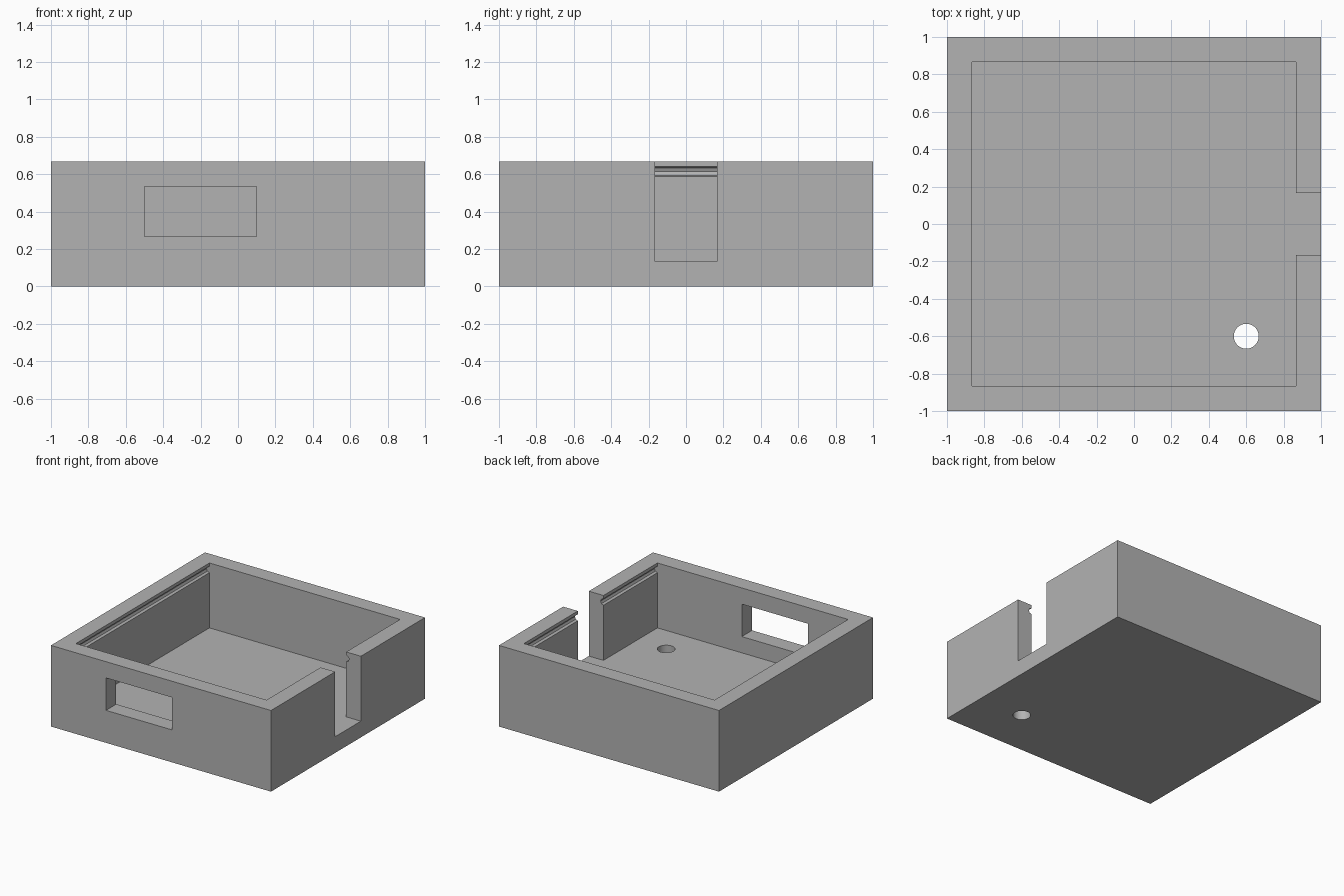
import bpy
import math

cube = bpy.data.objects.get("Cube")
if cube:
    bpy.data.objects.remove(cube, do_unlink=True)

HEIGHT = 2 / 3
WALL = 2 / 15
INNER = 1 - WALL

grey = bpy.data.materials.new("plain grey")
grey.use_nodes = True
colour = (0.45, 0.45, 0.45, 1)
grey.diffuse_color = colour
grey.node_tree.nodes["Principled BSDF"].inputs["Base Color"].default_value = colour


def box(name, low, high):
    """Axis-aligned box between two corners."""
    centre = [(a + b) / 2 for a, b in zip(low, high)]
    bpy.ops.mesh.primitive_cube_add(size=1, location=centre)
    ob = bpy.context.object
    ob.name = name
    ob.scale = [b - a for a, b in zip(low, high)]
    bpy.ops.object.transform_apply(location=False, rotation=False, scale=True)
    return ob


def rod(name, sides, radius, length, location, rotation=(0, 0, 0)):
    bpy.ops.mesh.primitive_cylinder_add(vertices=sides, radius=radius, depth=length,
                                        location=location, rotation=rotation)
    ob = bpy.context.object
    ob.name = name
    return ob


def carve(target, cutter):
    """Cut one shape out of the target, then discard the cutter."""
    cutter.hide_render = True
    mod = target.modifiers.new(cutter.name, 'BOOLEAN')
    mod.operation = 'DIFFERENCE'
    mod.solver = 'EXACT'
    mod.object = cutter
    bpy.ops.object.select_all(action='DESELECT')
    bpy.context.view_layer.objects.active = target
    target.select_set(True)
    bpy.ops.object.modifier_apply(modifier=mod.name)
    bpy.data.objects.remove(cutter, do_unlink=True)


# Solid block for the open case
case = box("open_case", (-1, -1, 0), (1, 1, HEIGHT))
case.data.materials.append(grey)

# Inside space
carve(case, box("cavity", (-INNER, -INNER, WALL), (INNER, INNER, 1)))

# Lid grooves along both side walls
for side in (-1, 1):
    carve(case, rod("lid_groove", 8, 0.0267, 2 * INNER, (side * INNER, 0, 0.613),
                    (math.pi / 2, math.pi / 2, 0)))

# Tall notch in the +x wall, open at the top
carve(case, box("side_notch", (0.8, -WALL * 1.25, WALL), (1.2, WALL * 1.25, 1)))

# Front window
carve(case, box("front_window", (-0.5, -1.2, 2 * WALL), (0.1, -0.8, 4 * WALL)))

# Round hole through the floor
carve(case, rod("floor_hole", 48, WALL / 2, 0.5, (0.6, -0.6, 0.05)))

# Crisp edges with a smooth hole wall
bpy.ops.object.select_all(action='DESELECT')
case.select_set(True)
bpy.context.view_layer.objects.active = case
bpy.ops.object.shade_smooth_by_angle(angle=math.radians(30))
